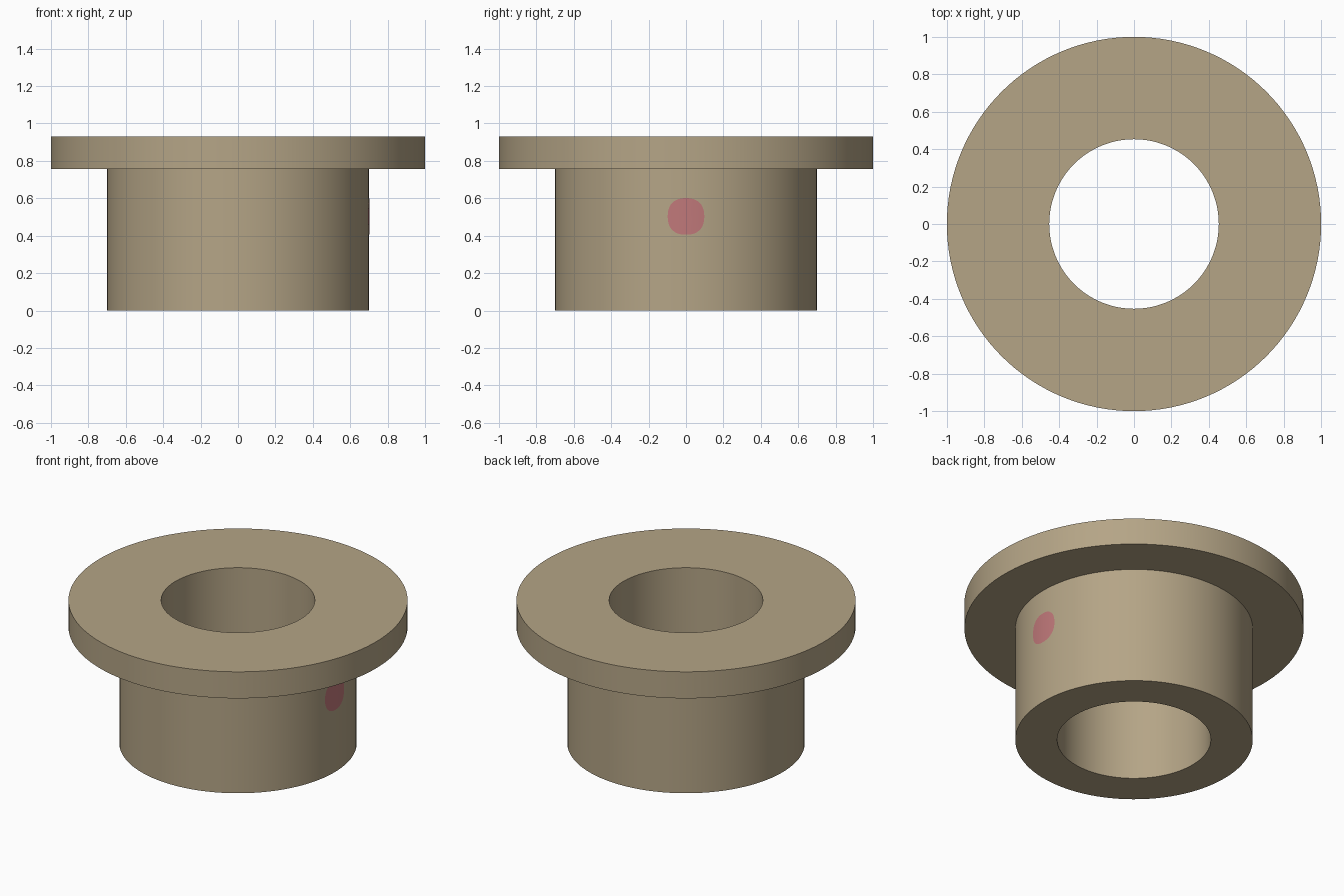
import bpy, bmesh, math

if "Cube" in bpy.data.objects:
    bpy.data.objects.remove(bpy.data.objects["Cube"])

SEG = 128


def material(name, rgb):
    m = bpy.data.materials.new(name)
    m.diffuse_color = (*rgb, 1)
    m.use_nodes = True
    m.node_tree.nodes["Principled BSDF"].inputs["Base Color"].default_value = m.diffuse_color
    return m


def finish(name, bm, mat):
    bm.normal_update()
    me = bpy.data.meshes.new(name)
    bm.to_mesh(me)
    bm.free()
    me.materials.append(mat)
    ob = bpy.data.objects.new(name, me)
    bpy.context.collection.objects.link(ob)
    bpy.ops.object.select_all(action='DESELECT')
    ob.select_set(True)
    bpy.context.view_layer.objects.active = ob
    bpy.ops.object.shade_smooth_by_angle(angle=math.radians(30))
    return ob


tan = material("tan", (0.46, 0.375, 0.24))
pink = material("pink", (0.53, 0.19, 0.195))

# Flanged bushing: closed profile (radius, height) swept around the z axis
BODY_R = 0.70
profile = [(0.453, 0), (BODY_R, 0), (BODY_R, 0.757), (1.0, 0.757), (1.0, 0.93), (0.453, 0.93)]
bm = bmesh.new()
rings = []
for i in range(SEG):
    a = 2 * math.pi * i / SEG
    rings.append([bm.verts.new((r * math.cos(a), r * math.sin(a), z)) for r, z in profile])
n = len(profile)
for i in range(SEG):
    p, q = rings[i], rings[(i + 1) % SEG]
    for j in range(n):
        k = (j + 1) % n
        bm.faces.new((p[j], q[j], q[k], p[k]))
bmesh.ops.recalc_face_normals(bm, faces=bm.faces)
finish("flanged_bushing", bm, tan)

# Round marker: thin patch wrapped on the body's right side
bm = bmesh.new()
R, MARK_R, MARK_Z, STEPS, LEVELS = BODY_R + 0.002, 0.098, 0.503, 40, 6


def wrapped(y, z):
    return bm.verts.new((math.sqrt(R * R - y * y), y, MARK_Z + z))


def soft(c):
    return math.copysign(abs(c) ** 0.85, c)


centre = wrapped(0, 0)
prev = None
for l in range(1, LEVELS + 1):
    s = MARK_R * l / LEVELS
    ring = [wrapped(s * soft(math.cos(2 * math.pi * i / STEPS)),
                    s * soft(math.sin(2 * math.pi * i / STEPS))) for i in range(STEPS)]
    for i in range(STEPS):
        j = (i + 1) % STEPS
        if prev:
            bm.faces.new((prev[i], ring[i], ring[j], prev[j]))
        else:
            bm.faces.new((centre, ring[i], ring[j]))
    prev = ring
finish("side_marker", bm, pink)
